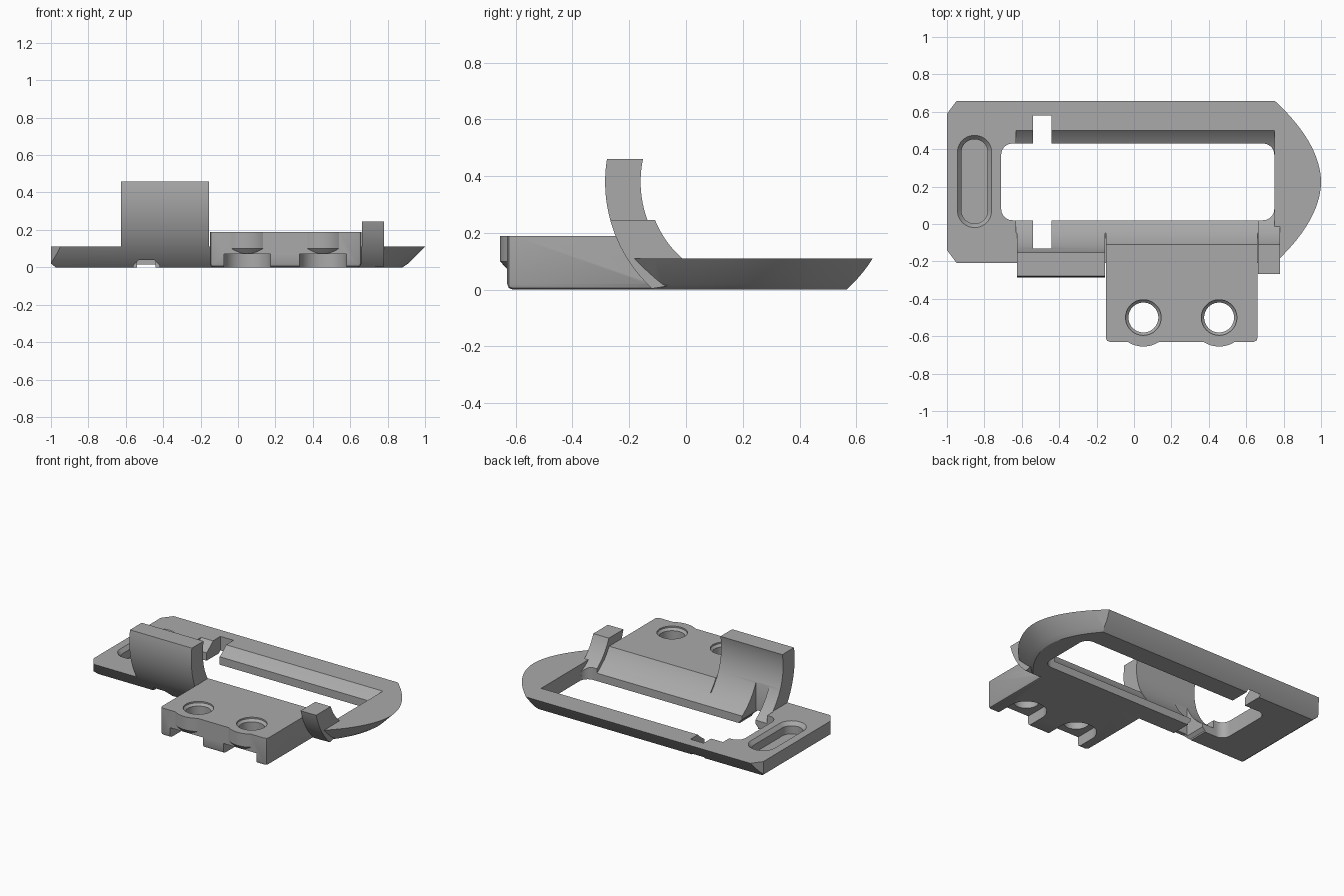
import bpy, bmesh, math

if "Cube" in bpy.data.objects:
    bpy.data.objects.remove(bpy.data.objects["Cube"])

grey = bpy.data.materials.new("plain_grey")
grey.use_nodes = True
COLOUR = (0.4, 0.4, 0.4, 1)
grey.diffuse_color = COLOUR
grey.node_tree.nodes["Principled BSDF"].inputs["Base Color"].default_value = COLOUR

# Shared tube axis (runs along x) and its radii
AXIS_Y, AXIS_Z = 0.225, 0.38
OUTER, INNER = 0.51, 0.385


def make(name, bm):
    bmesh.ops.recalc_face_normals(bm, faces=bm.faces)
    mesh = bpy.data.meshes.new(name)
    bm.to_mesh(mesh)
    bm.free()
    mesh.materials.append(grey)
    ob = bpy.data.objects.new(name, mesh)
    bpy.context.collection.objects.link(ob)
    return ob


def loft(name, rings):
    """Closed solid through rings that have equal point counts."""
    bm = bmesh.new()
    rows = [[bm.verts.new(p) for p in ring] for ring in rings]
    n = len(rows[0])
    for low, high in zip(rows, rows[1:]):
        for i in range(n):
            j = (i + 1) % n
            bm.faces.new((low[i], low[j], high[j], high[i]))
    bm.faces.new(rows[0][::-1])
    bm.faces.new(rows[-1])
    return make(name, bm)


def round_rect(x0, x1, y0, y1, r, z, steps=10):
    pts = []
    corners = ((x1 - r, y1 - r), (x0 + r, y1 - r), (x0 + r, y0 + r), (x1 - r, y0 + r))
    for k, (cx, cy) in enumerate(corners):
        for s in range(steps + 1):
            a = math.pi / 2 * (k + s / steps)
            pts.append((cx + r * math.cos(a), cy + r * math.sin(a), z))
    return pts


def circle(x, y, r, z, n=64):
    return [(x + r * math.cos(math.tau * i / n), y + r * math.sin(math.tau * i / n), z)
            for i in range(n)]


def box(name, x0, x1, y0, y1, z0, z1):
    return loft(name, [[(x0, y0, z), (x1, y0, z), (x1, y1, z), (x0, y1, z)]
                       for z in (z0, z1)])


def along_x(name, profile, x0, x1):
    return loft(name, [[(x, y, z) for y, z in profile] for x in (x0, x1)])


def tube_arc(r, z0, z1, steps=24):
    """Front side of the tube between two heights, as (y, z)."""
    a0, a1 = (math.asin((z - AXIS_Z) / r) for z in (z0, z1))
    angles = [a0 + (a1 - a0) * i / steps for i in range(steps + 1)]
    return [(AXIS_Y - r * math.cos(a), AXIS_Z + r * math.sin(a)) for a in angles]


def tube(name, r, x0, x1, n=160):
    return along_x(name, [(y + AXIS_Y, z + AXIS_Z) for y, z, _ in circle(0, 0, r, 0, n)], x0, x1)


def combine(target, other, operation):
    mod = target.modifiers.new("combine", 'BOOLEAN')
    mod.operation = operation
    mod.solver = 'EXACT'
    mod.object = other
    bpy.context.view_layer.objects.active = target
    bpy.ops.object.modifier_apply(modifier=mod.name)
    bpy.data.objects.remove(other)


# Base plate: clipped corners on the left, curved undercut nose on the right
def plate_ring(z, nose_shift, end_shift):
    ring = [(-0.94, 0.67, z), (-1 + end_shift, 0.59, z), (-1 + end_shift, -0.14, z), (-0.94, -0.22, z)]
    for i in range(33):
        t = -1 + i / 16
        ring.append((1 - 0.26 * abs(t) ** 1.9 - nose_shift, AXIS_Y + 0.445 * t, z))
    return ring


frame = loft("frame", [plate_ring(0, 0.12, 0.025), plate_ring(0.02, 0.09, 0),
                       plate_ring(0.11, 0, 0)])
combine(frame, tube("outer_tube", OUTER, -1.2, 1.2), 'INTERSECT')

# Tall curved clip
clip = along_x("tall_clip", tube_arc(OUTER, 0, 0.46) + [(0, 0.46), (0, 0)], -0.625, -0.155)
combine(frame, clip, 'UNION')

# Mounting block with softened front and lower edges
block = box("mounting_block", -0.15, 0.66, -0.63, 0.01, 0, 0.19)
bm = bmesh.new()
bm.from_mesh(block.data)
soft = [e for e in bm.edges
        if all(v.co.y < -0.6 for v in e.verts) and any(v.co.z < 0.01 for v in e.verts)
        or (all(v.co.z < 0.01 for v in e.verts) and any(v.co.y < -0.6 for v in e.verts))]
bmesh.ops.bevel(bm, geom=soft, offset=0.02, segments=2, profile=0.5, affect='EDGES')
bm.to_mesh(block.data)
bm.free()
combine(frame, block, 'UNION')

# Screw bosses, countersunk holes and open pockets underneath
HOLE_Y = -0.5
for x in (0.05, 0.455):
    boss = loft("boss", [circle(x, HOLE_Y, r, z) for r, z in ((0.128, 0.07), (0.155, 0.1), (0.155, 0.19))])
    combine(frame, boss, 'UNION')
    pocket = loft("pocket", [round_rect(x - 0.125, x + 0.125, -0.9, HOLE_Y + 0.125, 0.12, z)
                             for z in (-0.1, 0.07)])
    combine(frame, pocket, 'DIFFERENCE')
    hole = loft("hole", [circle(x, HOLE_Y, r, z)
                         for r, z in ((0.08, -0.1), (0.08, 0.165), (0.095, 0.18), (0.095, 0.3))])
    combine(frame, hole, 'DIFFERENCE')

# Cradle hollow, then the short tab beside it
combine(frame, tube("cradle", INNER, -0.63, 0.75), 'DIFFERENCE')
tab = along_x("short_tab", tube_arc(OUTER, 0.004, 0.245) + tube_arc(0.36, 0.04, 0.245)[::-1],
              0.662, 0.78)
combine(frame, tab, 'UNION')

# Window, cross slot, lower groove and blind strap slot
window = loft("window", [round_rect(-0.71, 0.75, 0.02, 0.43, 0.06, z) for z in (-0.1, 0.7)])
combine(frame, window, 'DIFFERENCE')
combine(frame, box("cross_slot", -0.54, -0.44, -0.13, 0.58, -0.1, 0.7), 'DIFFERENCE')
groove = loft("groove", [[(-0.56, y, -0.05), (-0.56, y, 0.01), (-0.53, y, 0.04),
                          (-0.45, y, 0.04), (-0.42, y, 0.01), (-0.42, y, -0.05)]
                         for y in (-0.4, 0.1)])
combine(frame, groove, 'DIFFERENCE')
strap = loft("strap_slot", [round_rect(-0.945 + d, -0.76 - d, -0.02 + d, 0.475 - d, 0.092 - d, z)
                            for d, z in ((0.022, 0.03), (0.022, 0.085), (0, 0.111), (0, 0.2))])
combine(frame, strap, 'DIFFERENCE')

# Smooth curved walls, crisp edges
bpy.ops.object.select_all(action='DESELECT')
frame.select_set(True)
bpy.context.view_layer.objects.active = frame
bpy.ops.object.shade_smooth_by_angle(angle=math.radians(25))
